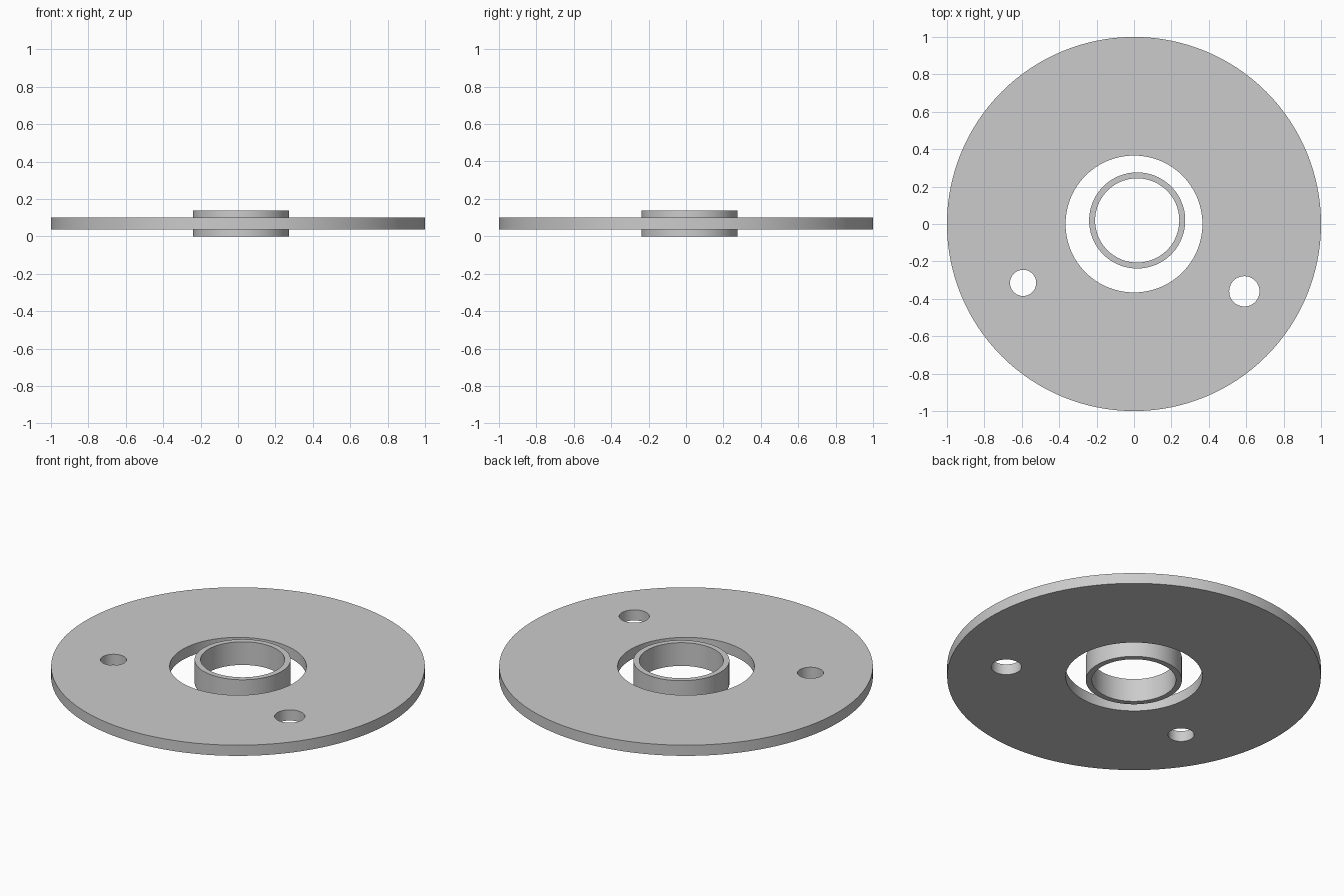
import bpy
import bmesh
from math import cos, sin, tau

cube = bpy.data.objects.get("Cube")
if cube:
    bpy.data.objects.remove(cube, do_unlink=True)

grey = bpy.data.materials.new("plain grey")
grey.use_nodes = True
grey.diffuse_color = (0.6, 0.6, 0.6, 1)
grey.node_tree.nodes["Principled BSDF"].inputs["Base Color"].default_value = (0.6, 0.6, 0.6, 1)


def flat_part(name, circles, bottom, top):
    """Extrude a flat outline: the first circle is the rim, the others are holes."""
    outline = bpy.data.curves.new(name, "CURVE")
    outline.dimensions = "2D"
    outline.fill_mode = "BOTH"
    outline.extrude = (top - bottom) / 2
    for x, y, radius, sides in circles:
        spline = outline.splines.new("POLY")
        spline.points.add(sides - 1)
        spline.use_cyclic_u = True
        for i, point in enumerate(spline.points):
            a = tau * i / sides
            point.co = (x + radius * cos(a), y + radius * sin(a), 0, 1)
    part = bpy.data.objects.new(name, outline)
    part.location.z = (bottom + top) / 2
    bpy.context.collection.objects.link(part)

    bpy.ops.object.select_all(action="DESELECT")
    part.select_set(True)
    bpy.context.view_layer.objects.active = part
    bpy.ops.object.convert(target="MESH")
    part = bpy.context.object

    # Weld the caps to the walls
    bm = bmesh.new()
    bm.from_mesh(part.data)
    bmesh.ops.remove_doubles(bm, verts=bm.verts, dist=0.0001)
    bmesh.ops.recalc_face_normals(bm, faces=bm.faces)
    bm.to_mesh(part.data)
    bm.free()
    part.data.materials.clear()
    part.data.materials.append(grey)
    bpy.ops.object.shade_smooth_by_angle()
    return part


# Wide disc with a central opening and two unequal bolt holes
flat_part("disc_plate", [
    (0, 0, 1, 128),
    (0, 0, 0.366, 96),
    (-0.593, -0.315, 0.07, 48),
    (0.59, -0.36, 0.081, 48),
], 0.037, 0.1)

# Slightly off-centre sleeve standing free in the opening
flat_part("centre_ring", [
    (0.017, 0.019, 0.257, 96),
    (0.017, 0.019, 0.225, 96),
], 0, 0.137)
